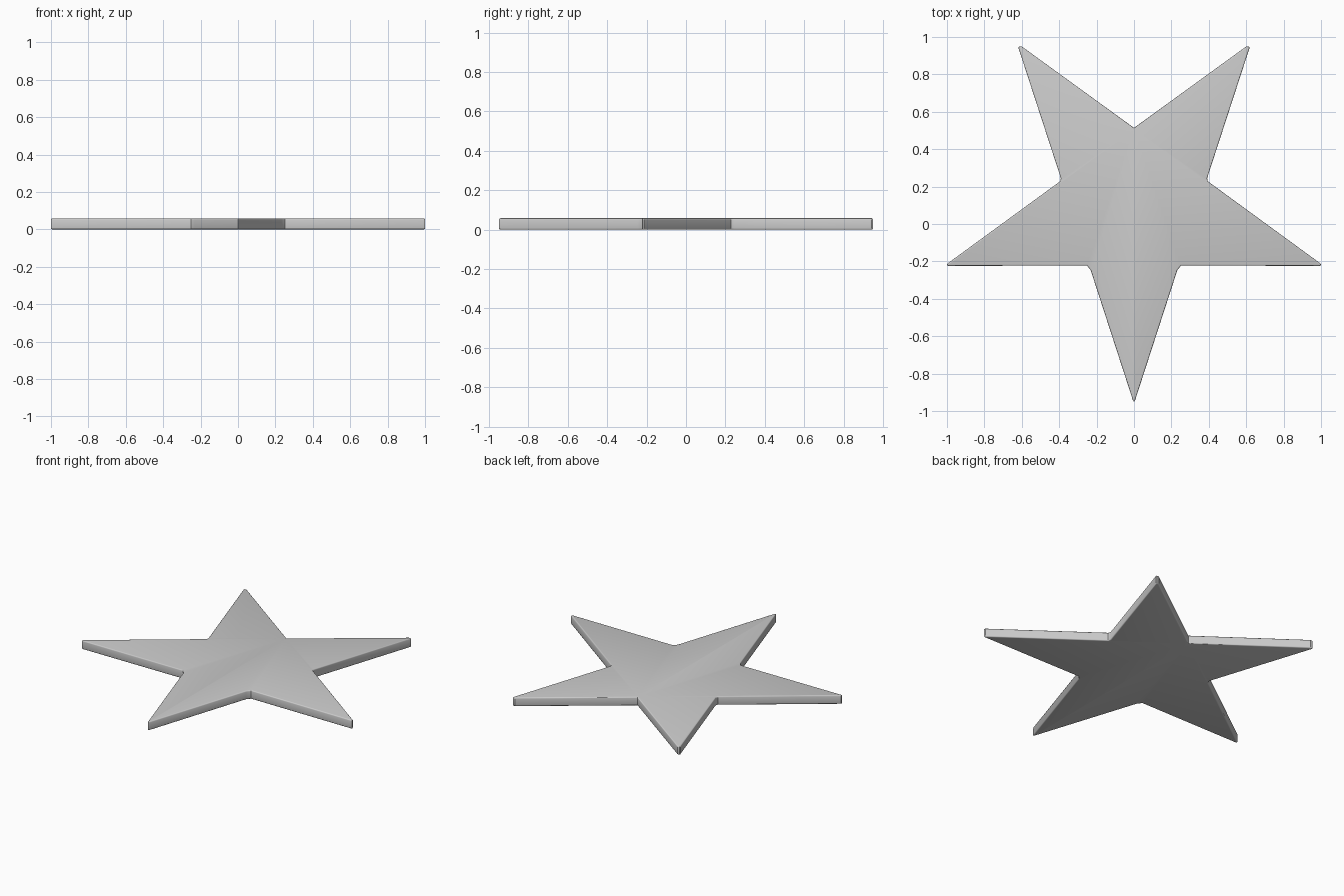
import bpy, bmesh
from mathutils import Vector

if "Cube" in bpy.data.objects:
    bpy.data.objects.remove(bpy.data.objects["Cube"])

THICK = 0.058

# Right half of the star outline, top notch to bottom tip (blunted tips)
half = [(0, 0.514), (0.600, 0.949), (0.615, 0.949), (0.618, 0.942),
        (0.391, 0.245), (0.395, 0.228), (0.998, -0.212), (1.0, -0.222),
        (0.992, -0.224), (0.252, -0.222), (0.232, -0.246),
        (0.006, -0.942), (0, -0.950)]
outline = half + [(-x, y) for x, y in reversed(half[1:-1])]

# Flat star plate, extruded upwards
bm = bmesh.new()
base = bm.faces.new([bm.verts.new((x, y, 0)) for x, y in outline])
ext = bmesh.ops.extrude_face_region(bm, geom=[base])
bmesh.ops.translate(bm, vec=Vector((0, 0, THICK)),
                    verts=[v for v in ext["geom"] if isinstance(v, bmesh.types.BMVert)])
if not any(len(f.verts) > 4 and f.calc_center_median().z < 0.01 for f in bm.faces):
    bm.faces.new([v for v in bm.verts if v.co.z < 0.001])
bmesh.ops.recalc_face_normals(bm, faces=bm.faces)

# Softened rims on the top and bottom faces
rims = [e for e in bm.edges if abs(e.verts[0].co.z - e.verts[1].co.z) < 1e-5]
bmesh.ops.bevel(bm, geom=rims, offset=0.007, segments=3, profile=0.5,
                affect='EDGES', clamp_overlap=True)
bmesh.ops.recalc_face_normals(bm, faces=bm.faces)

mesh = bpy.data.meshes.new("star_plate")
bm.to_mesh(mesh)
bm.free()
star = bpy.data.objects.new("star_plate", mesh)
bpy.context.collection.objects.link(star)
bpy.context.view_layer.objects.active = star
star.select_set(True)
bpy.ops.object.shade_smooth_by_angle(angle=0.6)
